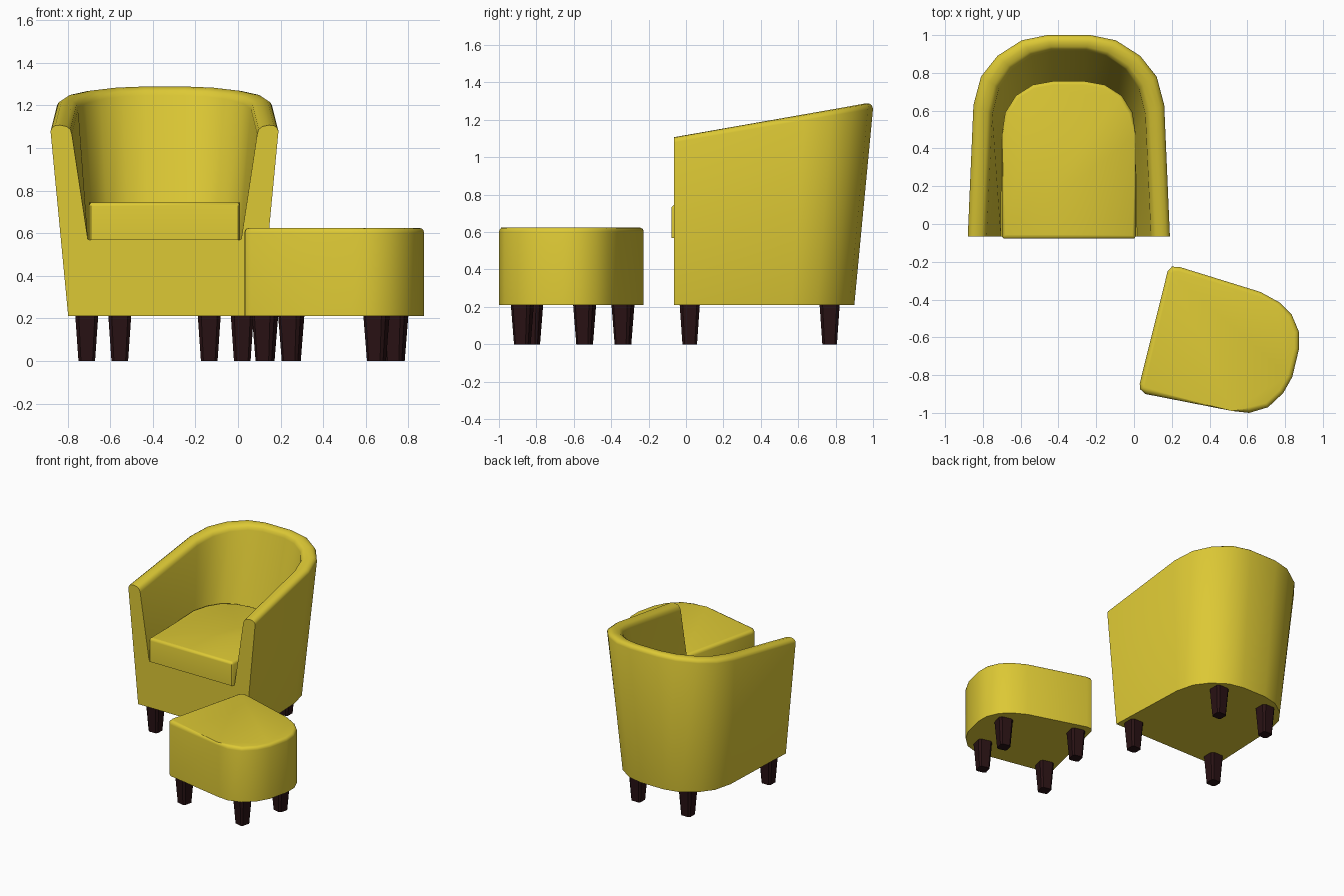
import bpy, bmesh, math

if "Cube" in bpy.data.objects:
    bpy.data.objects.remove(bpy.data.objects["Cube"])

CX = -0.345            # chair centre line
BASE, SEAT = 0.21, 0.57


def material(name, rgb):
    m = bpy.data.materials.new(name)
    m.diffuse_color = (*rgb, 1)
    m.use_nodes = True
    m.node_tree.nodes["Principled BSDF"].inputs["Base Color"].default_value = m.diffuse_color
    return m


YELLOW = material("yellow fabric", (0.72, 0.58, 0.035))
DARK = material("dark wood", (0.022, 0.006, 0.007))


def finish(bm, name, mat, angle=40):
    bmesh.ops.recalc_face_normals(bm, faces=bm.faces)
    me = bpy.data.meshes.new(name)
    bm.to_mesh(me)
    bm.free()
    me.materials.append(mat)
    me.shade_smooth()
    me.set_sharp_from_angle(angle=math.radians(angle))
    ob = bpy.data.objects.new(name, me)
    bpy.context.collection.objects.link(ob)
    return ob


def mirrored(half):
    """Right half of an outline (front to back) -> full U, right to left."""
    return half + [(-x, y) for x, y in reversed(half)]


def prism(name, outline, z0, z1, bevel):
    """Upright block from an outline, with a rounded top rim."""
    bm = bmesh.new()
    lo = [bm.verts.new((x, y, z0)) for x, y in outline]
    hi = [bm.verts.new((x, y, z1)) for x, y in outline]
    n = len(outline)
    bm.faces.new(lo[::-1])
    top = bm.faces.new(hi)
    for i in range(n):
        j = (i + 1) % n
        bm.faces.new((lo[i], lo[j], hi[j], hi[i]))
    bmesh.ops.bevel(bm, geom=list(top.edges), offset=bevel, segments=3,
                    profile=0.5, affect='EDGES', clamp_overlap=True)
    return finish(bm, name, YELLOW)


def leg(name, x, y, turn=0):
    """Tapered square leg with chamfered corners."""
    bm = bmesh.new()
    rings = []
    for z, h in ((0, 0.039), (BASE + 0.005, 0.054)):
        c = h * 0.7
        pts = [(h, -c), (h, c), (c, h), (-c, h), (-h, c), (-h, -c), (-c, -h), (c, -h)]
        rings.append([bm.verts.new((px, py, z)) for px, py in pts])
    lo, hi = rings
    bm.faces.new(lo[::-1])
    bm.faces.new(hi)
    for i in range(8):
        j = (i + 1) % 8
        bm.faces.new((lo[i], lo[j], hi[j], hi[i]))
    ob = finish(bm, name, DARK, 25)
    ob.location = (x, y, 0)
    ob.rotation_euler.z = turn


# Chair body: a flared tub wall swept round a U, closed by floor, base and front
outer = mirrored([(0.535, -0.065), (0.505, 0.63), (0.465, 0.78),
                  (0.378, 0.89), (0.25, 0.972), (0.115, 1.0)])
inner = mirrored([(0.435, -0.065), (0.405, 0.58), (0.37, 0.72),
                  (0.30, 0.82), (0.195, 0.89), (0.09, 0.917)])
well = mirrored([(0.36, -0.065), (0.355, 0.47), (0.33, 0.58),
                 (0.265, 0.67), (0.17, 0.725), (0.08, 0.738)])
RIM = [(0, -0.028), (0.07, -0.012), (0.22, -0.002), (0.45, 0),
       (0.75, -0.006), (0.93, -0.02), (1, -0.042)]   # across the wall, drop
bm = bmesh.new()
sections = []
for (ox, oy), (ix, iy), (wx, wy) in zip(outer, inner, well):
    rim_z = 1.107 + (oy + 0.065) * 0.17
    pts = [(ox * 0.845, -0.065 + (oy + 0.065) * 0.906, BASE)]
    pts += [(ox + (ix - ox) * t, oy + (iy - oy) * t, rim_z + d) for t, d in RIM]
    pts.append((wx, wy, SEAT))
    sections.append([bm.verts.new((CX + x, y, z)) for x, y, z in pts])
for a, b in zip(sections, sections[1:]):
    for k in range(len(a) - 1):
        bm.faces.new((a[k], b[k], b[k + 1], a[k + 1]))
bm.faces.new([s[-1] for s in sections])
bm.faces.new([s[0] for s in sections])
first, last = sections[0], sections[-1]
bm.faces.new(first)                                  # arm fronts
bm.faces.new(last)
bm.faces.new((first[0], first[-1], last[-1], last[0]))   # front below the seat
finish(bm, "chair_body", YELLOW)

# Seat cushion
cushion = mirrored([(0.345, -0.078), (0.355, -0.066), (0.355, 0.47), (0.337, 0.59),
                    (0.28, 0.68), (0.19, 0.737), (0.085, 0.756)])
prism("seat_cushion", [(CX + x, y) for x, y in cushion], SEAT - 0.003, 0.745, 0.022)

# Footstool: flat side toward the chair, rounded far end
stool = [(0.03, -0.845), (0.033, -0.875), (0.06, -0.9), (0.52, -0.99), (0.61, -1.0),
         (0.71, -0.97), (0.79, -0.895), (0.838, -0.81), (0.874, -0.66), (0.873, -0.57),
         (0.835, -0.48), (0.77, -0.415), (0.67, -0.36), (0.24, -0.227),
         (0.2, -0.226), (0.178, -0.25)]
prism("footstool", stool, BASE, 0.625, 0.024)

# Legs
for side, s in (("left", -1), ("right", 1)):
    leg(f"chair_front_leg_{side}", CX + s * 0.365, 0.02)
    leg(f"chair_back_leg_{side}", CX + s * 0.21, 0.768)
for i, (x, y) in enumerate([(0.25, -0.337), (0.127, -0.825), (0.738, -0.542), (0.65, -0.875)]):
    leg(f"footstool_leg_{i + 1}", x, y, math.radians(-14.5))
